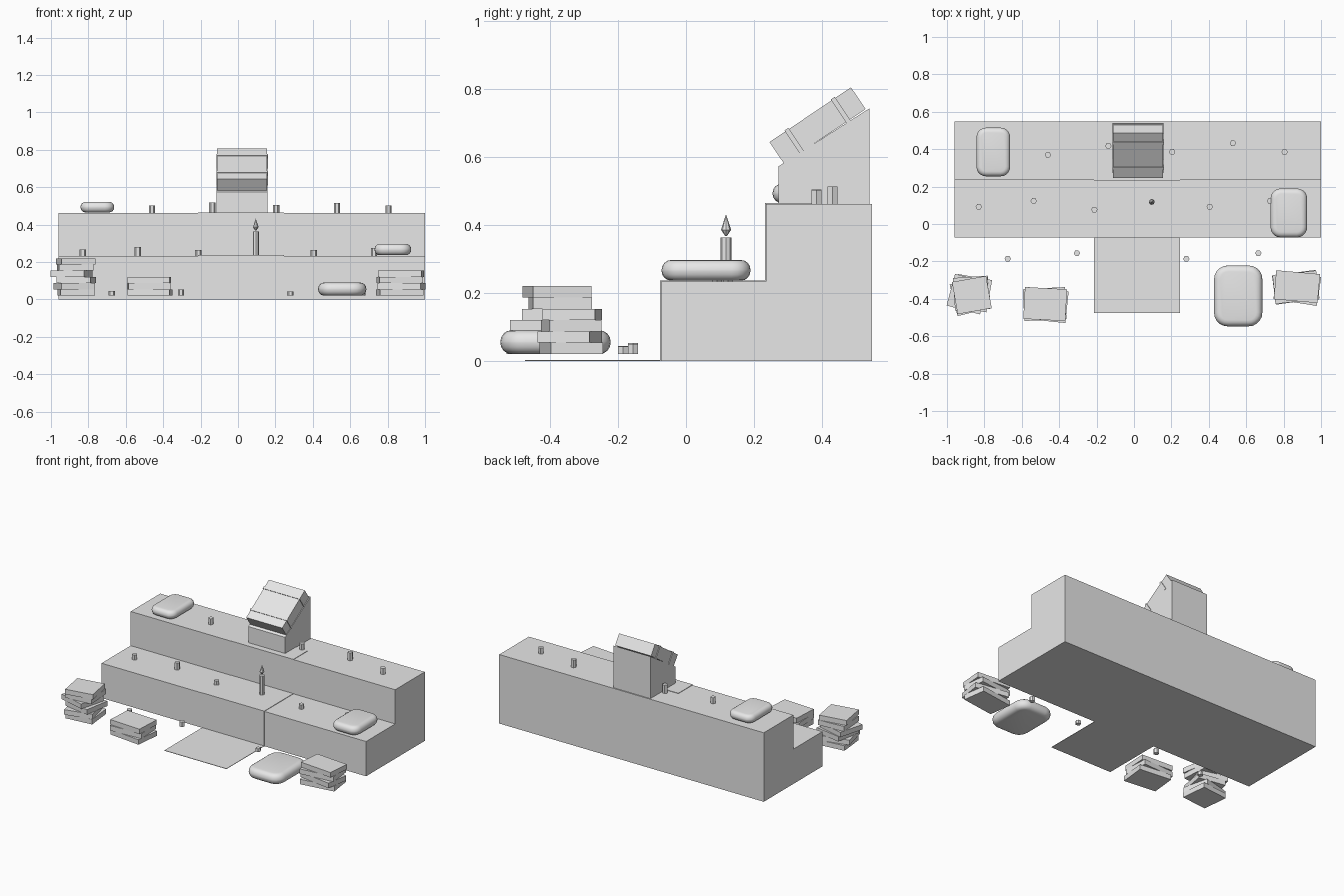
import bpy, bmesh, math
from mathutils import Matrix, Vector

if "Cube" in bpy.data.objects:
    bpy.data.objects.remove(bpy.data.objects["Cube"])

grey = bpy.data.materials.new("light_grey")
grey.diffuse_color = (0.8, 0.8, 0.8, 1)
grey.use_nodes = True
grey.node_tree.nodes["Principled BSDF"].inputs["Base Color"].default_value = grey.diffuse_color


def finish(name, bm):
    bmesh.ops.recalc_face_normals(bm, faces=bm.faces)
    me = bpy.data.meshes.new(name)
    bm.to_mesh(me)
    bm.free()
    me.materials.append(grey)
    ob = bpy.data.objects.new(name, me)
    bpy.context.collection.objects.link(ob)
    return ob


def box(name, centre, size, rot=(0, 0, 0)):
    bm = bmesh.new()
    bmesh.ops.create_cube(bm, size=1)
    bmesh.ops.scale(bm, vec=size, verts=bm.verts)
    ob = finish(name, bm)
    ob.location = centre
    ob.rotation_euler = rot
    return ob


def span(name, x0, x1, y0, y1, z0, z1):
    return box(name, ((x0 + x1) / 2, (y0 + y1) / 2, (z0 + z1) / 2),
               (x1 - x0, y1 - y0, z1 - z0))


def extrude_x(name, profile, x0, x1):
    # side profile (y, z) swept along x
    bm = bmesh.new()
    f = bm.faces.new([bm.verts.new((x0, y, z)) for y, z in profile])
    r = bmesh.ops.extrude_face_region(bm, geom=[f])
    vs = [v for v in r["geom"] if isinstance(v, bmesh.types.BMVert)]
    bmesh.ops.translate(bm, vec=(x1 - x0, 0, 0), verts=vs)
    return finish(name, bm)


def cone(name, x, y, z0, z1, r0, r1, sides):
    bm = bmesh.new()
    bmesh.ops.create_cone(bm, cap_ends=True, segments=sides, radius1=r0, radius2=r1, depth=z1 - z0,
                          matrix=Matrix.Rotation(math.pi / 2, 4, 'Z'))
    ob = finish(name, bm)
    ob.location = (x, y, (z0 + z1) / 2)
    return ob


def cushion(name, x0, x1, y0, y1, z0, z1):
    size = Vector((x1 - x0, y1 - y0, z1 - z0))
    bm = bmesh.new()
    bmesh.ops.create_cube(bm, size=1)
    bmesh.ops.scale(bm, vec=size, verts=bm.verts)
    upright = [e for e in bm.edges if abs(e.verts[0].co.z - e.verts[1].co.z) > 0.01]
    bmesh.ops.bevel(bm, geom=upright, offset=size.x * 0.28, segments=5, profile=0.5, affect='EDGES')
    rim = [e for e in bm.edges if abs(e.verts[0].co.z - e.verts[1].co.z) < 0.001]
    bmesh.ops.bevel(bm, geom=rim, offset=size.z * 0.47, segments=4, profile=0.5, affect='EDGES')
    for f in bm.faces:
        f.smooth = True
    ob = finish(name, bm)
    ob.location = ((x0 + x1) / 2, (y0 + y1) / 2, (z0 + z1) / 2)


# two-tier platform
extrude_x("stepped_platform", [(-0.073, 0), (0.548, 0), (0.548, 0.462), (0.235, 0.462),
                               (0.235, 0.233), (-0.073, 0.233)], -0.96, 1.0)

# runner carpet over floor, risers and treads
T = 0.003
for name, y0, y1, z0, z1 in [("runner_floor", -0.475, -0.073, 0, T),
                             ("runner_riser_low", -0.073 - T, -0.073, 0, 0.233 + T),
                             ("runner_tread", -0.073, 0.235, 0.233, 0.233 + T),
                             ("runner_riser_high", 0.235 - T, 0.235, 0.233, 0.462 + T),
                             ("runner_top", 0.235, 0.385, 0.462, 0.462 + T)]:
    span(name, -0.213, 0.247, y0, y1, z0, z1)

# sloped lectern with large strapped book
extrude_x("lectern", [(0.273, 0.462), (0.541, 0.462), (0.541, 0.744), (0.273, 0.573)], -0.115, 0.158)
tilt = math.radians(33.9)
centre = Vector((0.022, 0.3875, 0.693))
box("large_book", centre, (0.266, 0.289, 0.077), (tilt, 0, 0))
along = Vector((0, math.cos(tilt), math.sin(tilt)))
for i, d in enumerate((-0.082, 0.082)):
    box(f"book_strap_{i}", centre + along * d, (0.275, 0.014, 0.084), (tilt, 0, 0))

# cushions
cushion("cushion_top", -0.842, -0.662, 0.255, 0.515, 0.465, 0.521)
cushion("cushion_step", 0.73, 0.926, -0.072, 0.19, 0.236, 0.297)
cushion("cushion_floor", 0.428, 0.686, -0.547, -0.222, 0.02, 0.09)

# short candles: base height, then (x, y, height)
stubs = {0.462: [(-0.46, 0.37, 0.04), (-0.137, 0.418, 0.056), (0.204, 0.385, 0.043),
                 (0.529, 0.432, 0.052), (0.805, 0.385, 0.04)],
         0.233: [(-0.83, 0.092, 0.033), (-0.536, 0.123, 0.046), (-0.212, 0.077, 0.03),
                 (0.405, 0.092, 0.03), (0.727, 0.123, 0.042)],
         0.02: [(-0.675, -0.186, 0.024), (-0.305, -0.156, 0.032),
                (0.28, -0.186, 0.022), (0.665, -0.156, 0.03)]}
for base, items in stubs.items():
    for i, (x, y, h) in enumerate(items):
        cone(f"short_candle_{base}_{i}", x, y, base, base + h, 0.017, 0.017, 6)

# tall candle and flame
cone("tall_candle", 0.095, 0.118, 0.233, 0.363, 0.016, 0.016, 8)
cone("flame_base", 0.095, 0.118, 0.368, 0.386, 0.003, 0.015, 8)
cone("flame_tip", 0.095, 0.118, 0.386, 0.432, 0.015, 0, 8)

# book stacks: centre, book size, then turn and offset of each book
stacks = [("left", -0.87, -0.375, 0.185, 0.175,
           [(6, 0.005, 0), (14, -0.005, -0.01), (-10, 0.005, 0.005), (-15, -0.02, 0), (4, 0.0, 0.005), (10, 0.003, -0.005)]),
          ("middle", -0.475, -0.428, 0.225, 0.17,
           [(-6, 0.005, -0.005), (3, -0.003, 0.0), (-3, 0, 0.0)]),
          ("right", 0.868, -0.338, 0.235, 0.155,
           [(8, -0.003, 0), (-9, 0.005, -0.005), (6, -0.003, 0), (-5, 0.003, 0.003)])]
H = 0.0333
for name, x, y, w, d, books in stacks:
    for i, (turn, dx, dy) in enumerate(books):
        box(f"{name}_stack_book_{i}", (x + dx, y + dy, 0.02 + H * (i + 0.5)),
            (w, d, H), (0, 0, math.radians(turn)))
